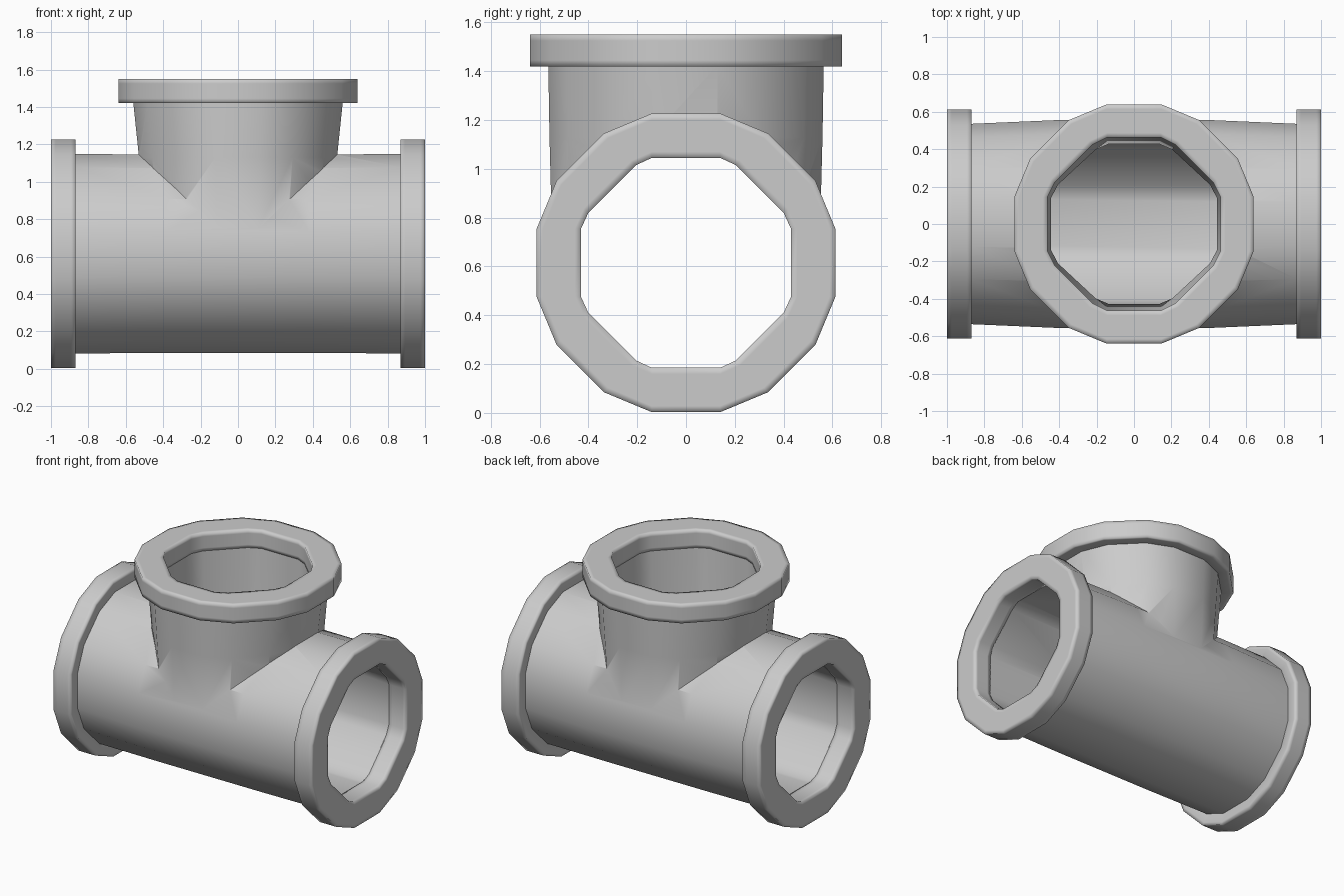
import bpy, bmesh, math
from mathutils import Vector

if "Cube" in bpy.data.objects:
    bpy.data.objects.remove(bpy.data.objects["Cube"])

ZC = 0.615  # height of the main pipe axis


def ring16(p, q):
    """16-sided outline from two corner points in one octant."""
    quarter = [p, q, (q[1], q[0]), (p[1], p[0])]
    pts = []
    for k in range(4):
        c, s = round(math.cos(k * math.pi / 2)), round(math.sin(k * math.pi / 2))
        pts += [(c * a - s * b, s * a + c * b) for a, b in quarter]
    return pts


def scaled(pts, sa, sb):
    return [(a * sa, b * sb) for a, b in pts]


def along_x(t, a, b):
    return Vector((t, a, ZC + b))


def along_z(t, a, b):
    return Vector((a, b, t))


def loft(name, sections, place, closed=False):
    """Skin a list of (position, outline) sections; cap the ends or close into a ring."""
    bm = bmesh.new()
    rows = [[bm.verts.new(place(t, a, b)) for a, b in pts] for t, pts in sections]
    n = len(rows[0])
    pairs = list(zip(rows, rows[1:] + rows[:1])) if closed else list(zip(rows, rows[1:]))
    for r0, r1 in pairs:
        for i in range(n):
            j = (i + 1) % n
            bm.faces.new((r0[i], r0[j], r1[j], r1[i]))
    if not closed:
        bm.faces.new(rows[0][::-1])
        bm.faces.new(rows[-1])
    bmesh.ops.recalc_face_normals(bm, faces=bm.faces)
    me = bpy.data.meshes.new(name)
    bm.to_mesh(me)
    bm.free()
    ob = bpy.data.objects.new(name, me)
    bpy.context.collection.objects.link(ob)
    return ob


def boolean(target, other, op):
    mod = target.modifiers.new(op, 'BOOLEAN')
    mod.operation, mod.solver, mod.object = op, 'EXACT', other
    bpy.context.view_layer.objects.active = target
    bpy.ops.object.modifier_apply(modifier=mod.name)
    bpy.data.objects.remove(other)


outer = ring16((0.612, 0.14), (0.53, 0.337))
hole = ring16((0.43, 0.14), (0.40, 0.205))
top_outer = scaled(outer, 1.045, 1.045)
top_hole = ring16((0.463, 0.143), (0.425, 0.22))


def flange(name, t0, t1, inner, rim, place):
    """Collar with holding loops near its corners for soft rim shading."""
    d = 0.025 if t1 > t0 else -0.025
    profile = [(t1, 0), (t1, .14), (t1, .86), (t1, 1), (t1 - d, 1), (t0 + d, 1),
               (t0, 1), (t0, .88), (t0, 0), (t0 + d, 0), (t1 - d, 0)]
    secs = [(t, [(a0 + (a1 - a0) * u, b0 + (b1 - b0) * u)
                 for (a0, b0), (a1, b1) in zip(inner, rim)]) for t, u in profile]
    ob = loft(name, secs, place, closed=True)
    for f in ob.data.polygons:
        f.use_smooth = True
    return ob


# Flanges on the three openings
flange("left_flange", -0.868, -1.0, hole, outer, along_x)
flange("right_flange", 0.868, 1.0, hole, outer, along_x)
flange("top_flange", 1.42, 1.55, top_hole, top_outer, along_z)

# Main pipe, slightly wider in the middle
end = scaled(outer, 0.875, 0.872)
mid = scaled(outer, 0.91, 0.865)
pipe = loft("tee_body", [(-0.872, end), (-0.38, mid), (0.38, mid), (0.872, end)], along_x)

# Branch, tapering toward the crotch
branch = loft("branch", [(0.64, scaled(outer, 0.785, 0.893)),
                         (1.13, scaled(outer, 0.865, 0.914)),
                         (1.424, scaled(outer, 0.915, 0.922))], along_z)
boolean(pipe, branch, 'UNION')

# Bores through both pipes
bore = loft("main_bore", [(-1.1, hole), (1.1, hole)], along_x)
boolean(pipe, bore, 'DIFFERENCE')
low_hole = scaled(top_hole, 0.91, 0.91)
bore = loft("branch_bore", [(ZC, low_hole), (1.13, scaled(top_hole, .97, .97)),
                            (1.424, top_hole)][:2] + [(1.43, top_hole)], along_z)
boolean(pipe, bore, 'DIFFERENCE')

# Smooth walls with crisp crotch and bore edges
bpy.ops.object.select_all(action='DESELECT')
pipe.select_set(True)
bpy.context.view_layer.objects.active = pipe
bpy.ops.object.shade_smooth_by_angle(angle=math.radians(42))
